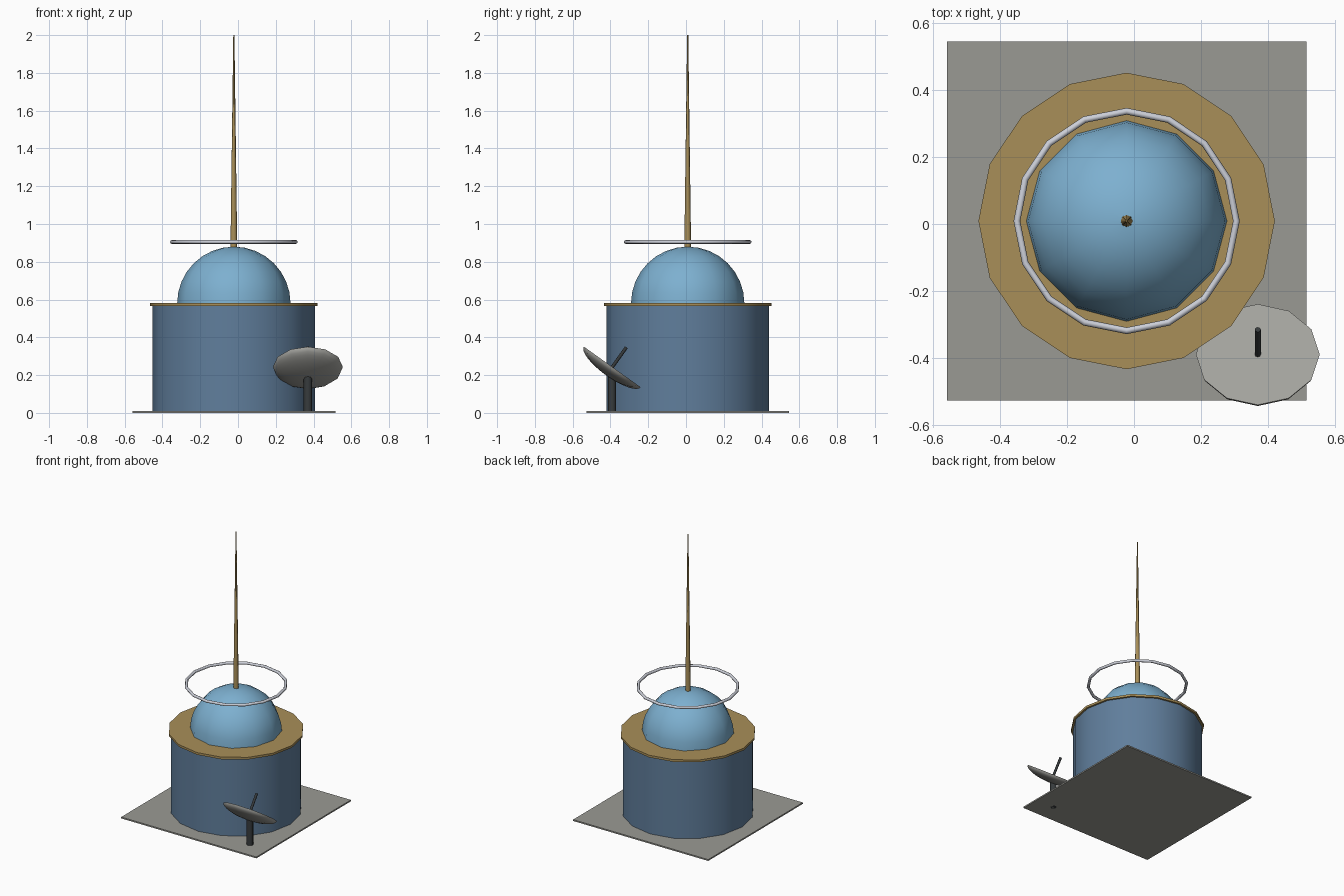
import bpy, bmesh
from math import sin, cos, pi, radians
from mathutils import Vector, Matrix

cube = bpy.data.objects.get("Cube")
if cube:
    bpy.data.objects.remove(cube, do_unlink=True)


def linear(v):
    v /= 255
    return v / 12.92 if v <= 0.04045 else ((v + 0.055) / 1.055) ** 2.4


def material(name, *rgb):
    mat = bpy.data.materials.new(name)
    mat.use_nodes = True
    colour = [linear(v) for v in rgb] + [1.0]
    mat.diffuse_color = colour
    mat.node_tree.nodes["Principled BSDF"].inputs["Base Color"].default_value = colour
    return mat


concrete = material("concrete grey", 154, 154, 148)
steel_blue = material("steel blue", 96, 126, 156)
sky_blue = material("sky blue", 125, 176, 208)
brass = material("brass", 169, 143, 88)
silver = material("silver", 204, 207, 216)
dish_grey = material("dish grey", 163, 163, 158)
charcoal = material("charcoal", 55, 59, 61)


def finish(obj, name, mat, angle=50):
    obj.name = obj.data.name = name
    obj.data.materials.append(mat)
    bpy.ops.object.select_all(action="DESELECT")
    obj.select_set(True)
    bpy.context.view_layer.objects.active = obj
    bpy.ops.object.shade_smooth_by_angle(angle=radians(angle))
    return obj


def lathe(name, profile, sides, mat, matrix):
    """Turn (radius, height) points round local z; open ends are capped."""
    bm = bmesh.new()
    rings = []
    for r, z in profile:
        turns = [2 * pi * i / sides for i in range(sides)]
        rings.append([bm.verts.new((r * cos(a), r * sin(a), z)) for a in turns])
    for low, high in zip(rings, rings[1:]):
        for i in range(sides):
            j = (i + 1) % sides
            bm.faces.new((low[i], low[j], high[j], high[i]))
    bm.faces.new(rings[0][::-1])
    bm.faces.new(rings[-1])
    bmesh.ops.remove_doubles(bm, verts=bm.verts, dist=1e-5)
    bmesh.ops.recalc_face_normals(bm, faces=bm.faces)
    mesh = bpy.data.meshes.new(name)
    bm.to_mesh(mesh)
    bm.free()
    obj = bpy.data.objects.new(name, mesh)
    bpy.context.collection.objects.link(obj)
    obj.matrix_world = matrix
    return finish(obj, name, mat)


def bowl(radius, depth, steps=8):
    """Quarter-ellipse profile from the equator up to the pole."""
    arc = [pi / 2 * i / steps for i in range(steps)]
    return [(radius * cos(a), depth * sin(a)) for a in arc] + [(0.0005, depth)]


cx, cy = -0.022, 0.009
axis = Matrix.Translation((cx, cy, 0))

# Ground plate
bpy.ops.mesh.primitive_cube_add(size=1, location=(cx, cy, 0.005))
plate = bpy.context.object
plate.scale = (1.074, 1.074, 0.01)
finish(plate, "ground_plate", concrete)

# Main building: drum, roof rim, dome
lathe("drum_wall", [(0.43, 0.01), (0.43, 0.567)], 16, steel_blue, axis)
lathe("roof_rim", [(0.443, 0.565), (0.443, 0.581)], 16, brass, axis)
lathe("dome", bowl(0.3, 0.3), 12, sky_blue, axis @ Matrix.Translation((0, 0, 0.58)))

# Spire and floating ring
lathe("spire", [(0.018, 0.87), (0.003, 2.0)], 8, brass, axis)
bpy.ops.mesh.primitive_torus_add(location=(cx, cy, 0.905), major_radius=0.328,
                                 minor_radius=0.01, major_segments=16, minor_segments=8)
finish(bpy.context.object, "halo_ring", silver)

# Dish on its post, tilted toward the building
hub = Vector((0.37, -0.39, 0.243))
tilt = Matrix.Translation(hub) @ Matrix.Rotation(radians(-35.5), 4, "X")
lathe("dish_post", [(0.022, 0), (0.022, 0.2)], 8, charcoal,
      Matrix.Translation((hub.x, hub.y - 0.002, 0)))
lathe("dish", bowl(0.185, -0.055), 12, dish_grey, tilt)
lathe("dish_feed", [(0.009, 0), (0.009, 0.128)], 8, charcoal, tilt)
